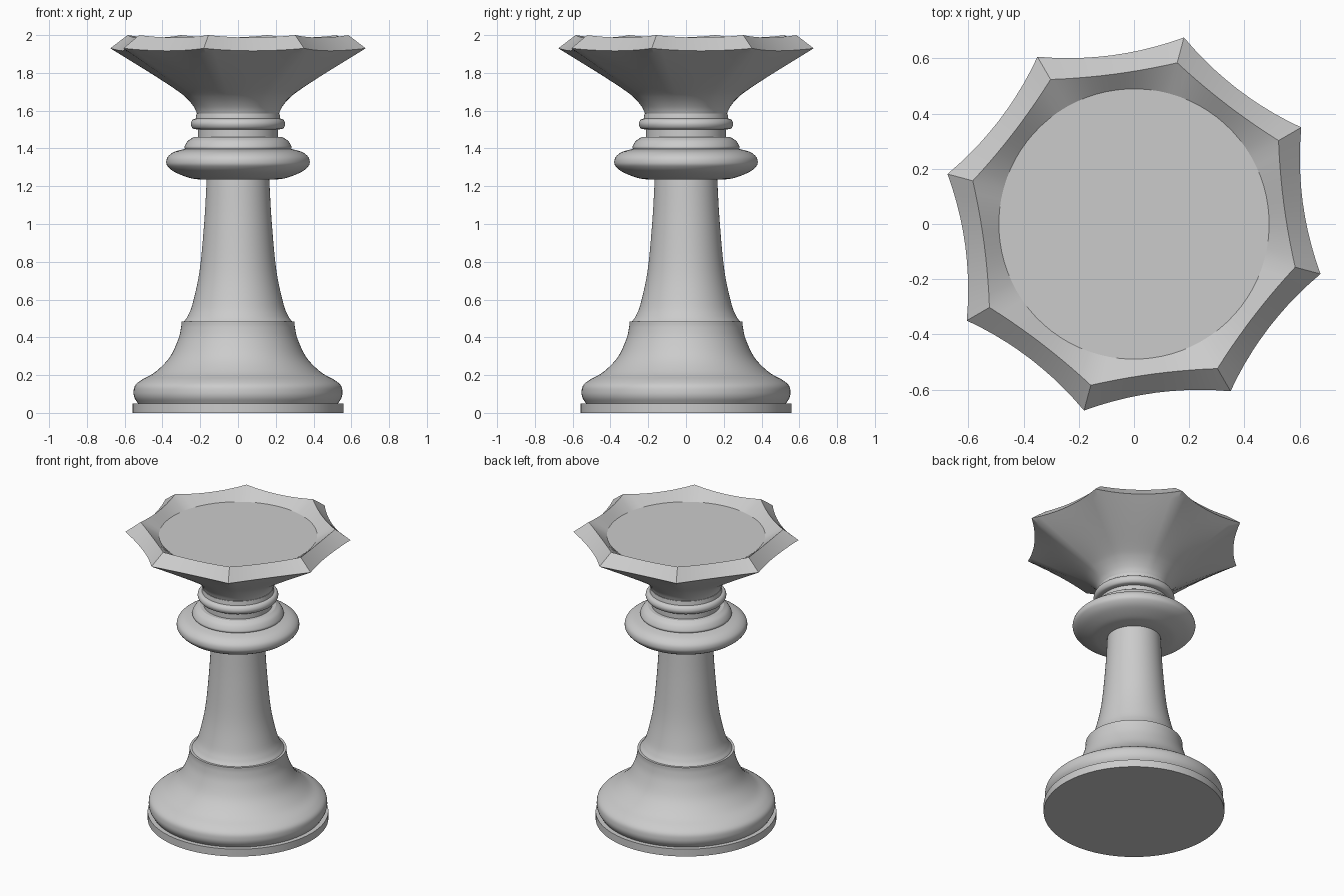
import bpy, bmesh, math
from mathutils import Vector

cube = bpy.data.objects.get("Cube")
if cube:
    bpy.data.objects.remove(cube, do_unlink=True)

SIDES = 8                 # crown corners
STEPS = 10                # segments between corners
N = SIDES * STEPS
TURN = math.radians(30)   # direction of the first corner

grey = bpy.data.materials.new("plain grey")
grey.use_nodes = True
colour = (0.6, 0.6, 0.6, 1)
grey.diffuse_color = colour
grey.node_tree.nodes["Principled BSDF"].inputs["Base Color"].default_value = colour


def smooth_path(points, steps=5):
    """Catmull-Rom curve through the profile points."""
    p = [Vector(q) for q in points]
    p = [2 * p[0] - p[1]] + p + [2 * p[-1] - p[-2]]
    out = []
    for a, b, c, d in zip(p, p[1:], p[2:], p[3:]):
        for i in range(steps):
            t = i / steps
            out.append(0.5 * (2 * b + (c - a) * t + (2 * a - 5 * b + 4 * c - d) * t ** 2
                              + (3 * b - a - 3 * c + d) * t ** 3))
    return out + [p[-2]]


def circle(r, z):
    angles = [TURN + math.tau * i / N for i in range(N)]
    return [Vector((r * math.cos(a), r * math.sin(a), z)) for a in angles]


def scallop(r, z, bulge, dip):
    """Octagon ring with sides bowed inward and sagging between the corners."""
    corners = circle(r, z)[::STEPS]
    ring = []
    for i in range(N):
        a, b = corners[i // STEPS], corners[(i // STEPS + 1) % SIDES]
        t = (i % STEPS) / STEPS
        bow = 4 * t * (1 - t)
        inward = -(a + b).xy.normalized() * bulge * bow
        ring.append(a.lerp(b, t) + Vector((*inward, -dip * bow)))
    return ring


def loft(name, rings):
    """Skin a stack of rings and cap both ends."""
    bm = bmesh.new()
    rows = [[bm.verts.new(v) for v in ring] for ring in rings]
    for low, high in zip(rows, rows[1:]):
        for i in range(N):
            j = (i + 1) % N
            bm.faces.new((low[i], low[j], high[j], high[i]))
    bm.faces.new(rows[0][::-1])
    bm.faces.new(rows[-1])
    bmesh.ops.recalc_face_normals(bm, faces=bm.faces)
    mesh = bpy.data.meshes.new(name)
    bm.to_mesh(mesh)
    bm.free()
    mesh.materials.append(grey)
    obj = bpy.data.objects.new(name, mesh)
    bpy.context.collection.objects.link(obj)
    bpy.ops.object.select_all(action="DESELECT")
    obj.select_set(True)
    bpy.context.view_layer.objects.active = obj
    bpy.ops.object.shade_smooth_by_angle(angle=math.radians(28))


def turned(name, points, curved=True):
    path = smooth_path(points) if curved else points
    loft(name, [circle(r, z) for r, z in path])


# Turned parts, from the floor up
turned("plinth", [(.56, 0), (.56, .05)], False)
turned("base", [(.53, .05), (.548, .08), (.553, .11), (.545, .145), (.51, .175), (.44, .215),
                (.365, .29), (.318, .385), (.302, .45), (.3, .485)])
turned("column", [(.285, .485), (.265, .515), (.24, .58), (.203, .755), (.178, 1.02), (.165, 1.25)])
turned("collar", [(.2, 1.235), (.26, 1.245), (.335, 1.275), (.372, 1.305), (.38, 1.33),
                  (.37, 1.358), (.335, 1.383), (.27, 1.4)])
turned("collar_cushion", [(.28, 1.395), (.283, 1.41), (.265, 1.44), (.235, 1.46)])
turned("neck", [(.212, 1.45), (.212, 1.51)], False)
turned("neck_ring", [(.215, 1.5), (.24, 1.507), (.25, 1.53), (.24, 1.552), (.215, 1.56)])
turned("crown_foot", [(.225, 1.55), (.22, 1.585)], False)

# Flared crown: round at the neck, blending into a scalloped octagon at the rim
flare = smooth_path([(.215, 1.58), (.235, 1.62), (.275, 1.665), (.335, 1.71), (.49, 1.805), (.7, 1.93)])
rings = []
for r, z in flare:
    w = min(1, max(0, (r - .215) / .485))
    rings.append([c.lerp(s, w) for c, s in zip(circle(r, z), scallop(r, z, .03, .013))])
rings.append(scallop(.605, 2.0, .011, .013))
rings.append(circle(.49, 1.935))
loft("crown", rings)
